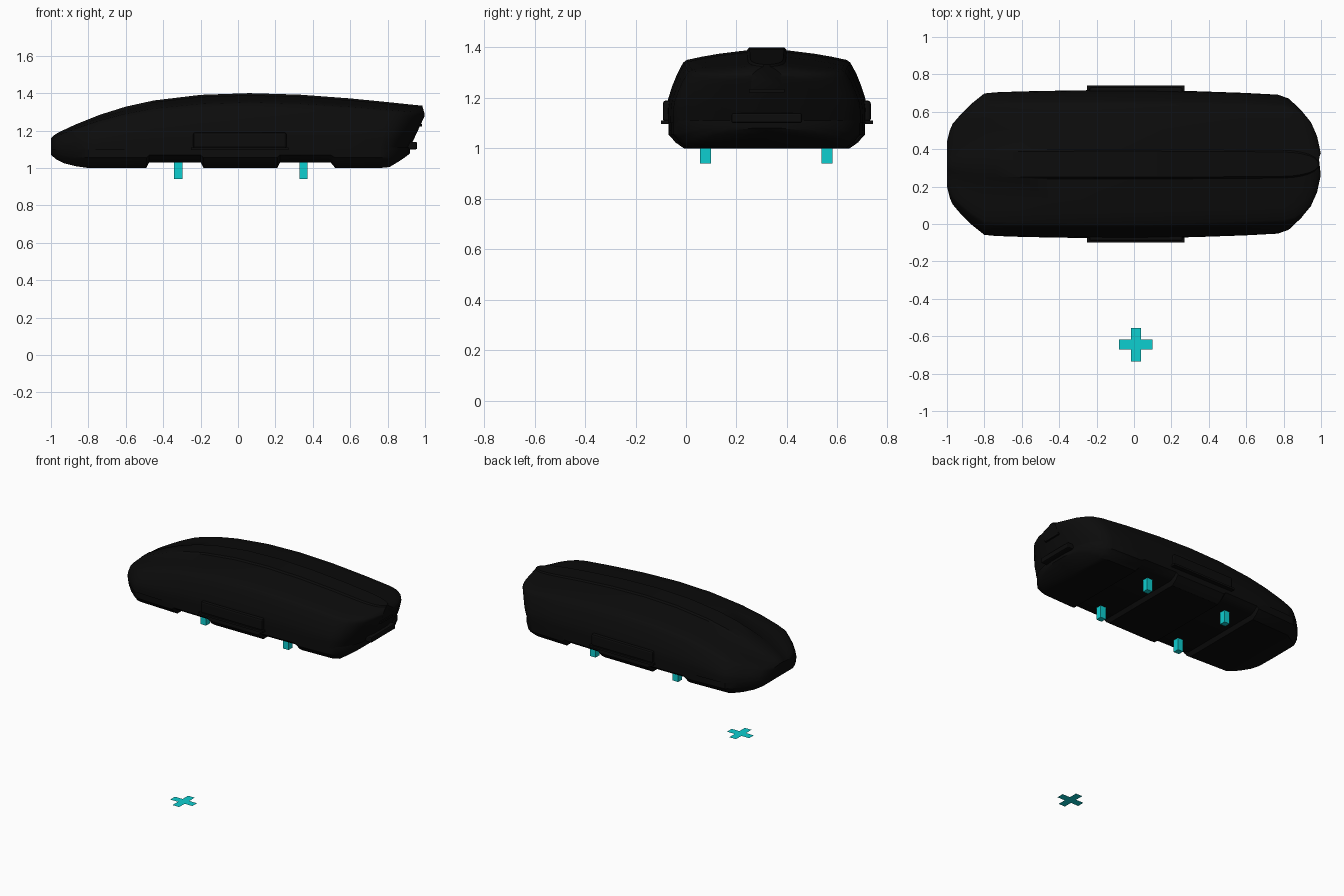
import bpy, bmesh

if "Cube" in bpy.data.objects:
    bpy.data.objects.remove(bpy.data.objects["Cube"])

CY = 0.32  # centre line of the roof box


def material(name, rgb):
    m = bpy.data.materials.new(name)
    m.diffuse_color = (*rgb, 1)
    m.use_nodes = True
    m.node_tree.nodes["Principled BSDF"].inputs["Base Color"].default_value = m.diffuse_color
    return m


BLACK = material("black plastic", (0.0035, 0.0035, 0.0035))
CYAN = material("cyan", (0.004, 0.62, 0.63))


def finish(bm, name, mat, smooth=None):
    me = bpy.data.meshes.new(name)
    bm.to_mesh(me)
    bm.free()
    ob = bpy.data.objects.new(name, me)
    bpy.context.collection.objects.link(ob)
    me.materials.append(mat)
    if smooth:
        bpy.ops.object.select_all(action='DESELECT')
        ob.select_set(True)
        bpy.context.view_layer.objects.active = ob
        bpy.ops.object.shade_smooth_by_angle(angle=smooth)
    return ob


def loft(name, stations, half):
    """Stations: x, half width, low z, high z, lean. Half section: (y, height) fractions."""
    section = half + [(-y, f) for y, f in reversed(half[:-1])]
    bm = bmesh.new()
    rings = []
    for x, w, lo, hi, lean in stations:
        ring = []
        for y, f in section:
            dx = -lean * (1 - f / 0.78) if f < 0.78 else -lean * 0.8 * (f - 0.78)
            ring.append(bm.verts.new((x + dx, CY + y * w, lo + f * (hi - lo))))
        rings.append(ring)
    for a, b in zip(rings, rings[1:]):
        for i in range(len(section) - 1):
            bm.faces.new((a[i], a[i + 1], b[i + 1], b[i]))
    bm.faces.new(rings[0])
    bm.faces.new(rings[-1][::-1])
    bmesh.ops.recalc_face_normals(bm, faces=bm.faces)
    return finish(bm, name, BLACK, 0.6)


def box(name, lo, hi, mat, bevel=0.0):
    bm = bmesh.new()
    bmesh.ops.create_cube(bm, size=1)
    for v in bm.verts:
        v.co = [(a + b) / 2 + c * (b - a) for a, b, c in zip(lo, hi, v.co)]
    if bevel:
        bmesh.ops.bevel(bm, geom=bm.edges[:], offset=bevel, segments=2,
                        profile=0.5, affect='EDGES')
    return finish(bm, name, mat)


# lid: domed shell with a raised centre strip and a leaning tail
S = 1.10
lid = [(-1.0, .12, S, 1.160, 0), (-.985, .18, S, 1.174, 0), (-.97, .215, S, 1.184, 0),
       (-.93, .262, S, 1.204, 0), (-.87, .322, S, 1.232, 0), (-.80, .378, S, 1.260, 0),
       (-.74, .384, S, 1.284, 0), (-.60, .389, S, 1.328, 0), (-.45, .392, S, 1.361, 0),
       (-.20, .396, S, 1.391, 0), (.06, .396, S, 1.400, 0), (.33, .390, S, 1.392, 0),
       (.60, .381, S, 1.372, .01), (.80, .372, S, 1.353, .04), (.86, .355, S, 1.347, .055),
       (.91, .315, S, 1.342, .07), (.95, .26, S, 1.338, .08), (.98, .18, S, 1.335, .085),
       (1.0, .07, S, 1.333, .085)]
loft("lid", lid, [(1, 0), (.997, .2), (.985, .33), (.943, .5), (.90, .64), (.862, .74),
                  (.835, .80), (.80, .835), (.64, .88), (.475, .917), (.20, .962),
                  (.175, 1), (0, 1)])

# base tray: flat underside with two cross channels for the rack bars
T = 1.11
plan = [(-1.0, .12, 1.07), (-.97, .21, 1.045), (-.93, .257, 1.025), (-.87, .317, 1.01),
        (-.80, .372, 1.0), (-.49, .386, 1.0), (-.475, .386, 1.03), (-.20, .390, 1.03),
        (-.185, .390, 1.0), (.21, .387, 1.0), (.225, .387, 1.03), (.495, .380, 1.03),
        (.52, .380, 1.0), (.76, .370, 1.0), (.81, .352, 1.005), (.86, .30, 1.035),
        (.89, .24, 1.055), (.91, .17, 1.07), (.92, .07, 1.08)]
loft("base_tray", [(x, w, z, T, 0) for x, w, z in plan],
     [(1, 1), (1, .5), (.965, .38), (.93, .22), (.84, 0), (0, 0)])

# side latches on both long edges
for side, s in (("front", -1), ("back", 1)):
    def span(a, b):
        return sorted((CY + s * a, CY + s * b))
    y0, y1 = span(.37, .412)
    box(f"{side}_latch", (-.24, y0, 1.105), (.26, y1, 1.19), BLACK, .012)
    y0, y1 = span(.37, .42)
    box(f"{side}_latch_lip", (-.25, y0, 1.096), (.27, y1, 1.11), BLACK)

# tail grip and tail plate
box("tail_grip", (.87, CY - .14, 1.10), (.958, CY + .14, 1.14), BLACK, .008)
box("tail_plate", (.93, CY - .07, 1.222), (.985, CY + .07, 1.236), BLACK)

# four mounting posts
for nx, x in (("left", -.32), ("right", .35)):
    for ny, y in (("front", .077), ("back", .558)):
        box(f"{nx}_{ny}_post", (x - .022, y - .022, .94), (x + .022, y + .022, 1.035), CYAN)

# flat ground cross
X, Y, R, A = .01, -.645, .027, .09
corners = [(R, R), (R, A), (-R, A), (-R, R), (-A, R), (-A, -R),
           (-R, -R), (-R, -A), (R, -A), (R, -R), (A, -R), (A, R)]
bm = bmesh.new()
bm.faces.new([bm.verts.new((X + x, Y + y, 0)) for x, y in corners])
finish(bm, "ground_cross", CYAN)
